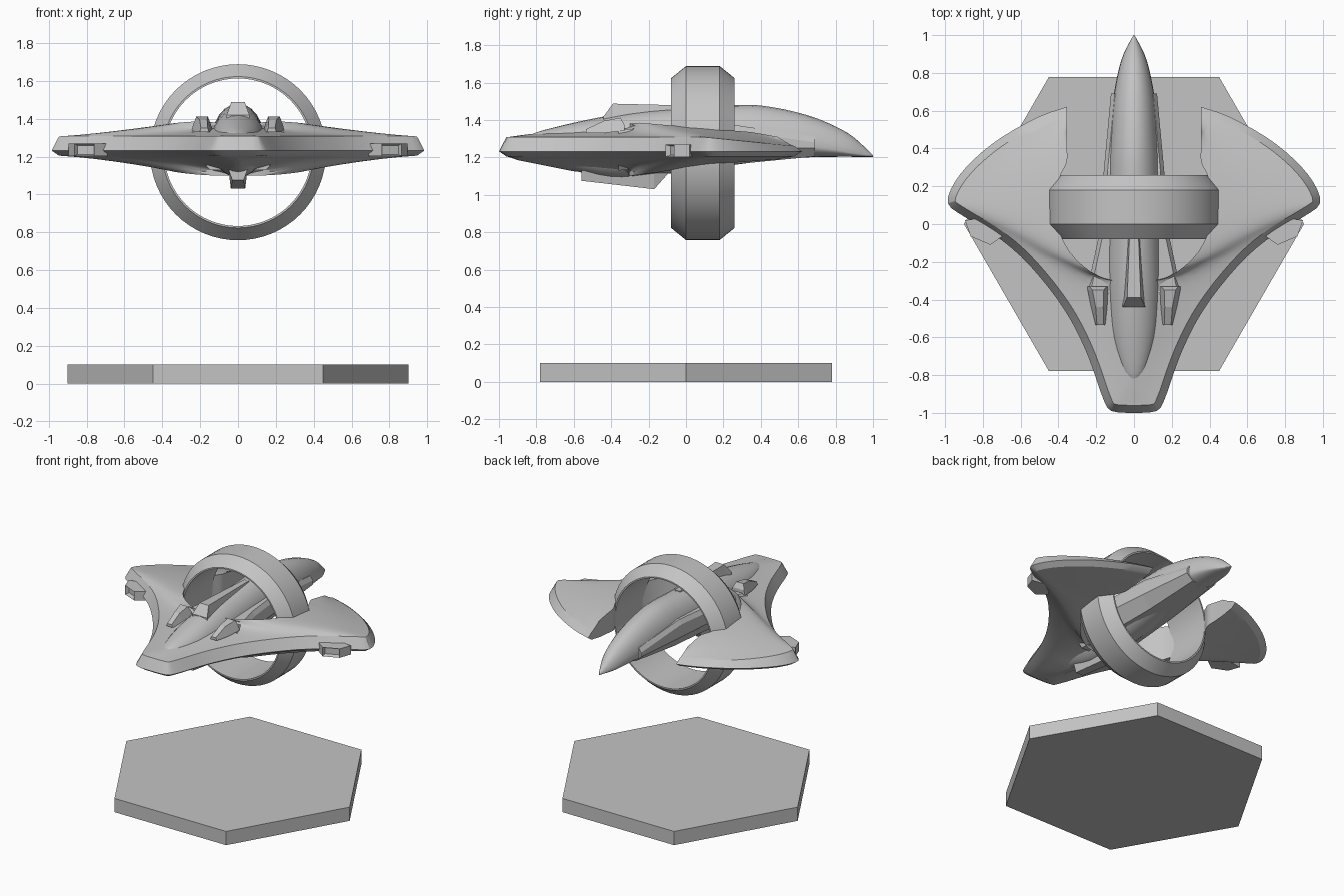
import bpy, bmesh
from math import sin, cos, pi
from mathutils import Vector

cube = bpy.data.objects.get("Cube")
if cube:
    bpy.data.objects.remove(cube)

grey = bpy.data.materials.new("plain_grey")
grey.use_nodes = True
tone = (0.55, 0.55, 0.55, 1)
grey.diffuse_color = tone
grey.node_tree.nodes["Principled BSDF"].inputs["Base Color"].default_value = tone


def finish(name, bm, mirror=False, smooth=None):
    bmesh.ops.recalc_face_normals(bm, faces=bm.faces)
    mesh = bpy.data.meshes.new(name)
    bm.to_mesh(mesh)
    bm.free()
    ob = bpy.data.objects.new(name, mesh)
    bpy.context.collection.objects.link(ob)
    mesh.materials.append(grey)
    if mirror:
        ob.modifiers.new("mirror", "MIRROR").use_clip = True
    if smooth:
        bpy.ops.object.select_all(action="DESELECT")
        ob.select_set(True)
        bpy.context.view_layer.objects.active = ob
        bpy.ops.object.shade_smooth_by_angle(angle=smooth)
    return ob


def loft(name, sections, loop=False, cap=(True, True), mirror=False, smooth=None):
    """Skin closed cross-sections; faces lying in the mirror plane are skipped."""
    bm = bmesh.new()
    rows = [[bm.verts.new(p) for p in s] for s in sections]
    pairs = list(zip(rows, rows[1:])) + ([(rows[-1], rows[0])] if loop else [])
    for a, b in pairs:
        for i in range(len(a)):
            j = (i + 1) % len(a)
            quad = [a[i], a[j], b[j], b[i]]
            if not (mirror and all(abs(v.co.x) < 1e-5 for v in quad)):
                bm.faces.new(quad)
    if not loop:
        for row, wanted in zip((rows[0], rows[-1]), cap):
            if wanted:
                bm.faces.new(row)
    return finish(name, bm, mirror, smooth)


def spline(points, steps):
    """Smooth path through the points."""
    pts = [Vector(p) for p in points]
    out = []
    for i in range(len(pts) - 1):
        a, b = pts[max(i - 1, 0)], pts[i]
        c, d = pts[i + 1], pts[min(i + 2, len(pts) - 1)]
        for s in range(steps):
            t = s / steps
            out.append(b + (c - a) * (t / 2) + (a * 2 - b * 5 + c * 4 - d) * (t * t / 2)
                       + (b * 3 - a - c * 3 + d) * (t ** 3 / 2))
    return out + [pts[-1]]


def along(y, keys):
    """Piecewise linear value at y."""
    if y <= keys[0][0]:
        return keys[0][1]
    for (y0, v0), (y1, v1) in zip(keys, keys[1:]):
        if y <= y1:
            return v0 + (v1 - v0) * (y - y0) / (y1 - y0)
    return keys[-1][1]


# Hexagonal stand
loft("stand", [[(0.9 * cos(k * pi / 3), 0.9 * sin(k * pi / 3), z) for k in range(6)]
               for z in (0, 0.1)])

# Ring around the body
profile = [(-0.08, 0.39), (-0.08, 0.4), (0, 0.465), (0.18, 0.465), (0.26, 0.4), (0.26, 0.39)]
loft("ring", [[(r * cos(k * pi / 32), y, 1.223 + r * sin(k * pi / 32)) for y, r in profile]
              for k in range(64)], loop=True, smooth=0.5)

# Winged hull: sections run from the rim to the centreline or cutout
rim = spline([(0, -1), (0.12, -0.99), (0.165, -0.92), (0.21, -0.79), (0.26, -0.66),
              (0.34, -0.5), (0.45, -0.34), (0.6, -0.17), (0.75, -0.05), (0.9, 0.04),
              (0.985, 0.11), (0.95, 0.22), (0.85, 0.34), (0.7, 0.46), (0.5, 0.57),
              (0.355, 0.62)], 3)
core = [(0, y) for y in (-0.9, -0.85, -0.78, -0.68, -0.55, -0.42, -0.32)]
core += [(0.42 * sin(a), 0.1 - 0.42 * cos(a)) for a in (0.35, 0.7, 1.05, 1.4, 1.7, 1.95)]
core += [(0.355, y) for y in (0.33, 0.41, 0.49)]
core = spline(core, 3)
crown = [(-0.95, 1.31), (-0.5, 1.365), (-0.25, 1.385), (0.1, 1.355), (0.35, 1.335), (0.6, 1.29)]
belly = [(-0.95, 1.195), (-0.6, 1.125), (-0.3, 1.1), (-0.15, 1.12), (0.1, 1.16), (0.5, 1.19)]
sections = []
for k, (edge, inner) in enumerate(zip(rim, core)):
    step = rim[min(k + 1, len(rim) - 1)] - rim[max(k - 1, 0)]
    normal = Vector((step.y, -step.x)).normalized()
    if k in (0, len(rim) - 1):
        normal = Vector((0, -1 if k == 0 else 1))
    lip = edge - normal * 0.04
    lip.x = max(lip.x, 0)
    top_z, low_z = 1.308 - max(0, lip.y - 0.1) * 0.1, 1.205
    top, low = [], []
    for s in range(7):
        t = s / 6
        p = lip.lerp(inner, t)
        top.append((p.x, p.y, top_z + (along(inner.y, crown) - top_z) * t ** 1.2))
        low.append((p.x, p.y, low_z + (along(inner.y, belly) - low_z) * t ** 1.2))
    sections.append([(edge.x, edge.y, 1.232)] + top + low[::-1])
loft("winged_hull", sections, cap=(False, True), mirror=True, smooth=0.5)

# Teardrop body: y, half width, top, widest height, bottom
stations = spline([(-0.84, 0.01, 1.315, 1.3, 1.27), (-0.78, 0.065, 1.34, 1.29, 1.2),
                   (-0.6, 0.12, 1.385, 1.28, 1.13), (-0.4, 0.14, 1.425, 1.28, 1.09),
                   (-0.2, 0.145, 1.45, 1.28, 1.1), (0.26, 0.14, 1.48, 1.28, 1.16),
                   (0.45, 0.13, 1.47, 1.27, 1.185), (0.65, 0.112, 1.425, 1.26, 1.2),
                   (0.8, 0.085, 1.365, 1.24, 1.203), (0.9, 0.055, 1.305, 1.22, 1.203),
                   (1, 0.003, 1.21, 1.206, 1.203)], 3)
loft("body", [[(w * cos(k * pi / 12), y,
                mid + sin(k * pi / 12) * (hi - mid if k < 12 else mid - lo))
               for k in range(24)] for y, w, hi, mid, lo in stations], smooth=0.6)

# Flat-sided spine flanks that carry the body through the ring
loft("body_flanks", [[(sx * w, y, z) for sx, w, z in
                      ((-1, wide - 0.02, hi), (1, wide - 0.02, hi), (1, wide, hi - 0.03),
                       (1, wide, 1.25), (1, wide * 0.6, lo), (-1, wide * 0.6, lo),
                       (-1, wide, 1.25), (-1, wide, hi - 0.03))]
                     for y, wide, hi, lo in ((-0.36, 0.25, 1.35, 1.13), (-0.08, 0.19, 1.36, 1.15),
                                             (0.28, 0.16, 1.37, 1.165), (0.69, 0.122, 1.31, 1.205))])


def block(name, stations, mirror=False):
    """Tapered block: y, centre x, low half width, high half width, low z, high z."""
    loft(name, [[(x - a, y, lo), (x + a, y, lo), (x + b, y, hi), (x - b, y, hi)]
                for y, x, a, b, lo, hi in stations], mirror=mirror)


# Dorsal intake, ventral pod and shoulder pods
block("dorsal_intake", [(-0.44, 0, 0.062, 0.06, 1.38, 1.42), (-0.39, 0, 0.06, 0.036, 1.38, 1.487),
                        (0.1, 0, 0.035, 0.018, 1.4, 1.475)])
block("ventral_pod", [(-0.56, 0, 0.03, 0.05, 1.075, 1.13), (-0.17, 0, 0.038, 0.05, 1.03, 1.13),
                      (-0.09, 0, 0.02, 0.035, 1.12, 1.14)])
block("shoulder_pod", [(-0.535, 0.178, 0.025, 0.018, 1.33, 1.35),
                       (-0.44, 0.183, 0.044, 0.02, 1.33, 1.395),
                       (-0.35, 0.19, 0.055, 0.03, 1.34, 1.412),
                       (-0.33, 0.19, 0.055, 0.045, 1.34, 1.375)], mirror=True)

# Wing cannons: swept boxes with a recessed muzzle
bm = bmesh.new()
plan = [(0.69, -0.06), (0.76, -0.11), (0.865, -0.065), (0.895, 0.02), (0.75, 0.04)]
low = [bm.verts.new((x, y, 1.203)) for x, y in plan]
high = [bm.verts.new((x, y, 1.268)) for x, y in plan]
bm.faces.new(low)
bm.faces.new(high)
sides = [bm.faces.new((low[i], low[i - 4], high[i - 4], high[i])) for i in range(5)]
bmesh.ops.recalc_face_normals(bm, faces=bm.faces)
bmesh.ops.inset_region(bm, faces=[sides[1]], thickness=0.012)
bmesh.ops.translate(bm, verts=sides[1].verts, vec=(-0.01, 0.025, 0))
finish("wing_cannon", bm, mirror=True)
